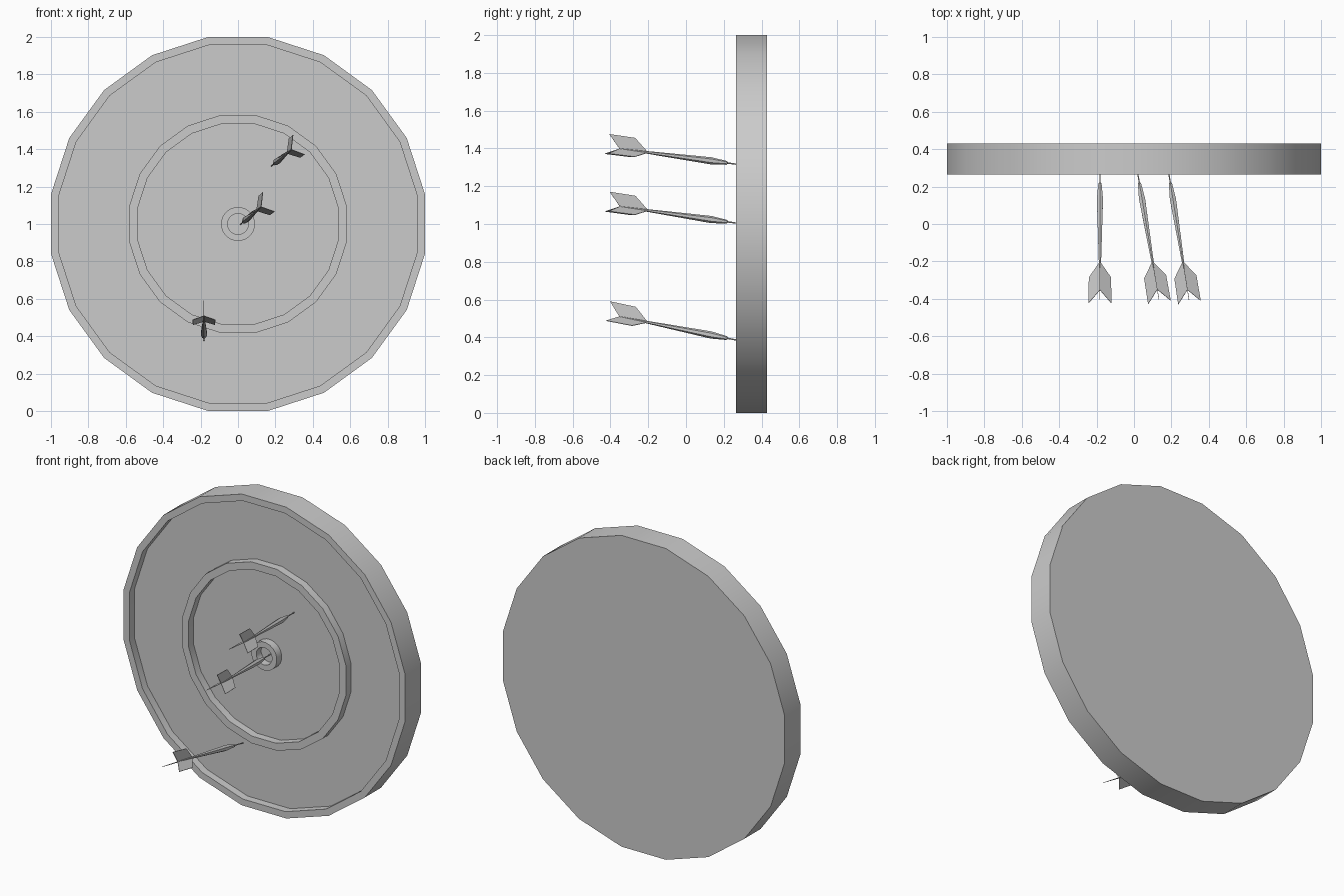
import bpy, bmesh
from math import sin, cos, radians, pi
from mathutils import Vector

if "Cube" in bpy.data.objects:
    bpy.data.objects.remove(bpy.data.objects["Cube"])

FRONT, BACK, FLOOR = 0.265, 0.43, 0.315
SIDES = 20


def finish(name, verts, faces, smooth=True):
    me = bpy.data.meshes.new(name)
    me.from_pydata(verts, [], faces)
    bm = bmesh.new()
    bm.from_mesh(me)
    bmesh.ops.recalc_face_normals(bm, faces=bm.faces)
    bm.to_mesh(me)
    bm.free()
    ob = bpy.data.objects.new(name, me)
    bpy.context.collection.objects.link(ob)
    if smooth:
        bpy.ops.object.select_all(action='DESELECT')
        ob.select_set(True)
        bpy.context.view_layer.objects.active = ob
        bpy.ops.object.shade_smooth_by_angle(angle=radians(30))
    return ob


def lathe(name, profile, place, n, phase=0.0):
    """Spin (radius, distance) points, capping both ends."""
    verts = [place(r * cos(phase + 2 * pi * i / n), r * sin(phase + 2 * pi * i / n), d)
             for r, d in profile for i in range(n)]
    faces = [(k * n + i, k * n + (i + 1) % n, (k + 1) * n + (i + 1) % n, (k + 1) * n + i)
             for k in range(len(profile) - 1) for i in range(n)]
    last = (len(profile) - 1) * n
    faces += [tuple(range(n)), tuple(range(last, last + n))]
    return finish(name, verts, faces)


# round board with three raised rings around recessed floors
lathe("board", [(1.0125, BACK), (1.0125, FRONT), (0.97, FRONT), (0.97, FLOOR),
                (0.59, FLOOR), (0.59, FRONT), (0.543, FRONT), (0.543, FLOOR),
                (0.091, FLOOR), (0.091, FRONT), (0.056, FRONT), (0.056, FLOOR)],
      lambda a, b, d: (a, d, 1 + b), SIDES, radians(9))


def dart(name, x, z, slope_x, slope_z):
    """Dart whose shaft crosses the board front at (x, z)."""
    tip = Vector((x, FRONT, z))
    axis = Vector((slope_x, -1, slope_z)).normalized()
    side = axis.cross(Vector((0, 0, 1))).normalized()
    up = side.cross(axis).normalized()

    def place(a, b, d):
        return tip + side * a + up * b + axis * d

    # needle, barrel and tapering shaft
    lathe(name + "_shaft", [(0.003, -0.05), (0.004, 0.045), (0.010, 0.05), (0.019, 0.135),
                            (0.007, 0.48), (0.003, 0.63)], place, 6, pi / 6)

    # three swept, notched flights
    outline = [(0.475, 0.0), (0.555, 0.068), (0.695, 0.07), (0.63, 0.0)]
    verts, faces = [], []
    for ang in (90, 210, 330):
        c, s = cos(radians(ang)), sin(radians(ang))
        o = len(verts)
        for t in (-0.0015, 0.0015):
            verts += [place(r * c - t * s, r * s + t * c, d) for d, r in outline]
        faces += [(o, o + 1, o + 2, o + 3), (o + 4, o + 5, o + 6, o + 7)]
        faces += [(o + i, o + (i + 1) % 4, o + 4 + (i + 1) % 4, o + 4 + i) for i in range(4)]
    finish(name + "_flights", verts, faces, False)


dart("upper_dart", 0.187, 1.317, 0.16, 0.132)
dart("centre_dart", 0.021, 1.005, 0.168, 0.142)
dart("lower_dart", -0.182, 0.386, 0.0, 0.2)
